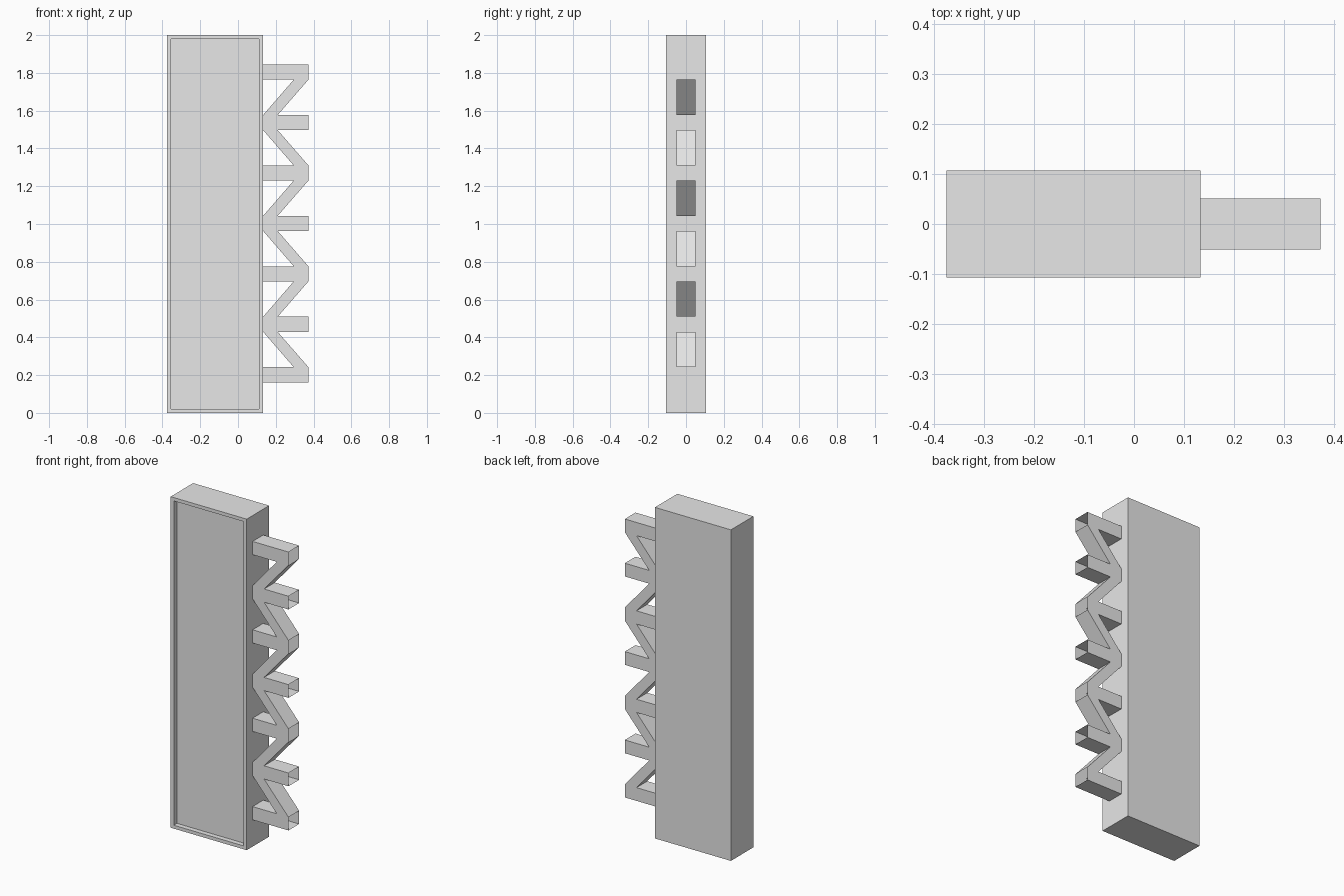
import bpy
import bmesh

cube = bpy.data.objects.get("Cube")
if cube:
    bpy.data.objects.remove(cube, do_unlink=True)

GREY = (0.8, 0.8, 0.8, 1.0)
mat = bpy.data.materials.new("light grey")
mat.use_nodes = True
mat.diffuse_color = GREY
mat.node_tree.nodes["Principled BSDF"].inputs["Base Color"].default_value = GREY


def finish(name, bm):
    mesh = bpy.data.meshes.new(name)
    bm.to_mesh(mesh)
    bm.free()
    mesh.materials.append(mat)
    obj = bpy.data.objects.new(name, mesh)
    bpy.context.collection.objects.link(obj)
    return obj


# Upright slab with a shallow framed recess in its front
X0, X1, HALF_DEPTH, HEIGHT = -0.375, 0.133, 0.107, 2.0
bm = bmesh.new()
bmesh.ops.create_cube(bm, size=1)
for v in bm.verts:
    v.co.x = X0 if v.co.x < 0 else X1
    v.co.y = HALF_DEPTH if v.co.y > 0 else -HALF_DEPTH
    v.co.z = HEIGHT if v.co.z > 0 else 0
front = min(bm.faces, key=lambda f: f.calc_center_median().y)
bmesh.ops.inset_region(bm, faces=[front], thickness=0.029)
# The panel is pushed in through a fresh ring of walls
walls = bmesh.ops.inset_region(bm, faces=[front], thickness=0.0)
for v in front.verts:
    v.co.y += 0.03
finish("panel_box", bm)

# Zigzag truss: level rungs joined by slanted struts, one flat outline extruded
XS = (X1, 0.21, 0.295, 0.373)
RUNGS, TOP, STEP, HALF_BAR, HALF_WIDTH = 7, 1.804, 0.267, 0.04, 0.051
bm = bmesh.new()
rows = []
for i in range(RUNGS):
    z = TOP - i * STEP
    row = [[bm.verts.new((x, -HALF_WIDTH, z + s * HALF_BAR)) for x in XS]
           for s in (1, -1)]
    rows.append(row)
    for k in range(len(XS) - 1):
        bm.faces.new((row[0][k], row[1][k], row[1][k + 1], row[0][k + 1]))
for i in range(RUNGS - 1):
    a, b = (2, 0) if i % 2 == 0 else (0, 2)
    upper, lower = rows[i][1], rows[i + 1][0]
    bm.faces.new((upper[a], lower[b], lower[b + 1], upper[a + 1]))
result = bmesh.ops.extrude_face_region(bm, geom=bm.faces[:])
for item in result["geom"]:
    if isinstance(item, bmesh.types.BMVert):
        item.co.y = HALF_WIDTH
bmesh.ops.recalc_face_normals(bm, faces=bm.faces[:])
# The bars are hollow and open at both ends
ends = [f for f in bm.faces if abs(f.normal.x) > 0.99]
bmesh.ops.delete(bm, geom=ends, context="FACES")
finish("zigzag_truss", bm)
